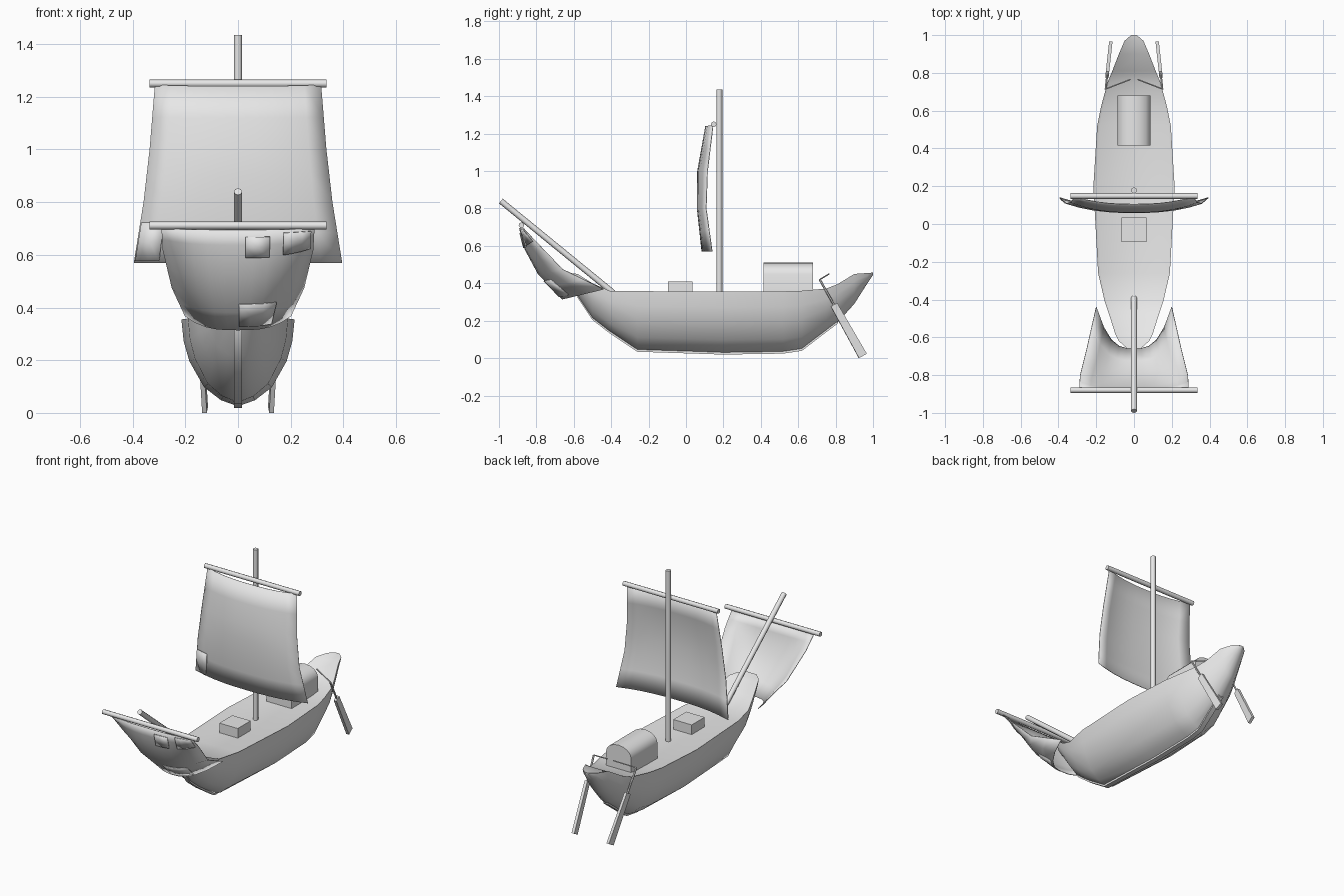
import bpy, bmesh, math
from mathutils import Vector, Matrix

if "Cube" in bpy.data.objects:
    bpy.data.objects.remove(bpy.data.objects["Cube"], do_unlink=True)

grey = bpy.data.materials.new("plain_grey")
grey.use_nodes = True
grey.diffuse_color = (0.8, 0.8, 0.8, 1)
grey.node_tree.nodes["Principled BSDF"].inputs["Base Color"].default_value = (0.8, 0.8, 0.8, 1)


def finish(name, bm, angle=40, thickness=0, recalc=True):
    if recalc:
        bmesh.ops.recalc_face_normals(bm, faces=bm.faces)
    mesh = bpy.data.meshes.new(name)
    bm.to_mesh(mesh)
    bm.free()
    mesh.materials.append(grey)
    obj = bpy.data.objects.new(name, mesh)
    bpy.context.collection.objects.link(obj)
    if thickness:
        mod = obj.modifiers.new("cloth", "SOLIDIFY")
        mod.thickness = thickness
        mod.offset = 0
    bpy.ops.object.select_all(action="DESELECT")
    obj.select_set(True)
    bpy.context.view_layer.objects.active = obj
    bpy.ops.object.shade_smooth_by_angle(angle=math.radians(angle))
    return obj


def skin(bm, rings, closed=False):
    """Bridge lists of points with quads."""
    rows = [[bm.verts.new(p) for p in ring] for ring in rings]
    for a, b in zip(rows, rows[1:]):
        n = len(a)
        for i in range(n if closed else n - 1):
            j = (i + 1) % n
            bm.faces.new((a[i], a[j], b[j], b[i]))
    return rows


def beam_matrix(a, b):
    a, b = Vector(a), Vector(b)
    turn = (b - a).to_track_quat("Z", "Y").to_matrix().to_4x4()
    return Matrix.Translation((a + b) / 2) @ turn, (b - a).length


def pole(name, a, b, radius, sides=8):
    bm = bmesh.new()
    m, length = beam_matrix(a, b)
    bmesh.ops.create_cone(bm, cap_ends=True, segments=sides, radius1=radius,
                          radius2=radius, depth=length, matrix=m)
    finish(name, bm, 50)


def prism(name, outline, y0, y1):
    """Extrude an x-z outline along y."""
    bm = bmesh.new()
    rows = skin(bm, [[(x, y, z) for x, z in outline] for y in (y0, y1)], True)
    for row in rows:
        bm.faces.new(row)
    finish(name, bm)


# Hull stations: y, half width, rim height, bottom height
stations = [
    (-0.66, 0.035, 0.46, 0.44), (-0.62, 0.08, 0.455, 0.385), (-0.58, 0.10, 0.45, 0.33),
    (-0.50, 0.125, 0.40, 0.21), (-0.41, 0.155, 0.36, 0.14), (-0.26, 0.19, 0.358, 0.04),
    (0.20, 0.215, 0.355, 0.025), (0.52, 0.195, 0.357, 0.03), (0.62, 0.175, 0.36, 0.045),
    (0.75, 0.14, 0.372, 0.145), (0.81, 0.115, 0.395, 0.19), (0.90, 0.08, 0.45, 0.29),
    (0.97, 0.05, 0.455, 0.40), (1.0, 0.015, 0.457, 0.445)]
# Half cross-section as fractions of width and height
section = [(1, 1), (0.96, 0.75), (0.86, 0.52), (0.6, 0.22), (0.3, 0.07)]
bm = bmesh.new()
rings = []
for y, w, top, bot in stations:
    h = top - bot
    half = [(w * fx, y, bot + h * fz) for fx, fz in section]
    inner = [(w * 0.93, y, top - h * 0.025)]
    left = inner + half
    rings.append(left + [(0, y, bot)] + [(-x, yy, z) for x, yy, z in reversed(left)])
rows = skin(bm, rings, True)
bm.faces.new(rows[0])
bm.faces.new(rows[-1])
finish("hull", bm, 35)

# Keel strip following the bottom line
bm = bmesh.new()
k = 0.016
keel = [[(-k, y, b + 0.03), (-k, y, b - 0.006), (k, y, b - 0.006), (k, y, b + 0.03)]
        for y, w, t, b in stations[2:-3]]
rows = skin(bm, keel, True)
bm.faces.new(rows[0])
bm.faces.new(rows[-1])
finish("keel", bm)

# Deck house with a shallow arched roof, and a chest
arch = [(0.088 * math.cos(a), 0.45 + 0.06 * math.sin(a))
        for a in [math.pi * i / 8 for i in range(9)]]
prism("deck_house", [(0.088, 0.34)] + arch + [(-0.088, 0.34)], 0.415, 0.68)
prism("chest", [(0.065, 0.34), (0.065, 0.41), (-0.065, 0.41), (-0.065, 0.34)], -0.095, 0.035)

# Spars
pole("mast", (0, 0.178, 0.34), (0, 0.178, 1.435), 0.016)
pole("main_yard", (-0.335, 0.148, 1.25), (0.335, 0.148, 1.25), 0.015)
pole("bowsprit", (0, -0.39, 0.35), (0, -0.99, 0.84), 0.016)
pole("fore_yard", (-0.335, -0.88, 0.711), (0.335, -0.88, 0.711), 0.015)

# Sail rows: centre y, centre z, edge x, edge y, edge z
main_rows = [(0.105, 1.24, 0.315, 0.145, 1.245), (0.062, 1.0, 0.335, 0.115, 1.0),
             (0.06, 0.8, 0.358, 0.108, 0.8), (0.085, 0.57, 0.395, 0.14, 0.57)]
fore_rows = [(-0.89, 0.695, 0.29, -0.875, 0.70), (-0.86, 0.58, 0.285, -0.80, 0.62),
             (-0.79, 0.45, 0.25, -0.66, 0.475), (-0.66, 0.315, 0.2, -0.44, 0.368)]


def sail_point(rows, u, v, power, lift=0):
    t = v * (len(rows) - 1)
    i = min(int(t), len(rows) - 2)
    f = t - i
    cy, cz, ex, ey, ez = [p + (q - p) * f for p, q in zip(rows[i], rows[i + 1])]
    s = abs(u) ** power
    return (ex * u, cy + (ey - cy) * s - lift, cz + (ez - cz) * s)


def cloth(name, rows, power, u0=-1, u1=1, v0=0, v1=1, nu=10, nv=6, lift=0):
    bm = bmesh.new()
    skin(bm, [[sail_point(rows, u0 + (u1 - u0) * i / nu, v0 + (v1 - v0) * j / nv, power, lift)
               for i in range(nu + 1)] for j in range(nv + 1)])
    finish(name, bm, 60, 0.004)


cloth("main_sail", main_rows, 2.5)
cloth("fore_sail", fore_rows, 3)

# Mended patches on the sails
cloth("fore_patch_inner", fore_rows, 3, 0.1, 0.42, 0.08, 0.31, 2, 2, 0.006)
cloth("fore_patch_outer", fore_rows, 3, 0.6, 0.96, 0.04, 0.3, 3, 2, 0.006)
cloth("fore_patch_low", fore_rows, 3, 0.02, 0.62, 0.76, 0.97, 3, 2, 0.006)
cloth("main_patch", main_rows, 2.5, -0.99, -0.76, 0.78, 0.99, 2, 2, 0.006)

# Steering oars: blade, shaft and tiller on each side
for side, s in (("left", 1), ("right", -1)):
    head, foot = Vector((s * 0.15, 0.715, 0.42)), Vector((s * 0.125, 0.945, 0.012))
    neck = head.lerp(foot, 0.33)
    pole(side + "_oar_shaft", head, head.lerp(foot, 0.75), 0.006, 6)
    pole(side + "_tiller", head, (s * 0.02, 0.765, 0.45), 0.004, 6)
    bm = bmesh.new()
    m, length = beam_matrix(neck, foot)
    bmesh.ops.create_cube(bm, size=1)
    for v in bm.verts:
        taper = 0.8 if v.co.z < 0 else 1
        v.co = Vector((v.co.x * 0.018, v.co.y * 0.048 * taper, v.co.z * length))
    bm.transform(m)
    finish(side + "_oar_blade", bm)
